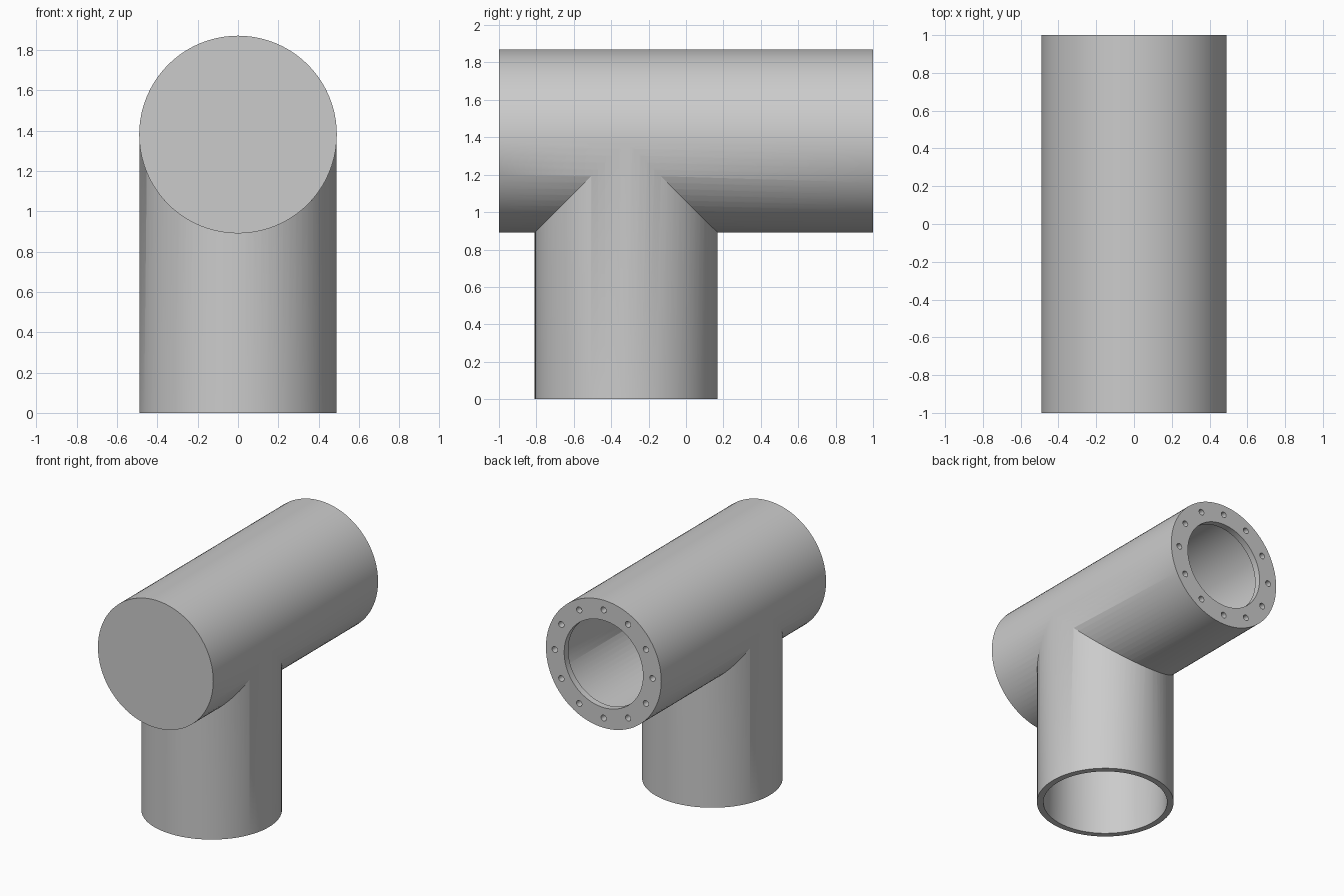
import bpy
from math import radians, sin, cos, pi

cube = bpy.data.objects.get("Cube")
if cube:
    bpy.data.objects.remove(cube, do_unlink=True)

R, BORE, WALL = 0.49, 0.444, 0.05      # outer radius, bore radius, plate thickness
AXIS_Z, BRANCH_Y = 1.38, -0.32         # run height, branch position
SEGMENTS = 80

steel = bpy.data.materials.new("grey steel")
steel.use_nodes = True
steel.diffuse_color = (0.6, 0.6, 0.6, 1)
steel.node_tree.nodes["Principled BSDF"].inputs["Base Color"].default_value = (0.6, 0.6, 0.6, 1)


def run_cylinder(name, radius, y0, y1, x=0, z=AXIS_Z, segments=SEGMENTS):
    """Cylinder lying along y."""
    bpy.ops.mesh.primitive_cylinder_add(
        vertices=segments, radius=radius, depth=y1 - y0,
        location=(x, (y0 + y1) / 2, z), rotation=(pi / 2, 0, 0))
    obj = bpy.context.object
    obj.name = name
    obj.data.materials.append(steel)
    return obj


def branch_cylinder(name, radius, z0, z1):
    """Cylinder standing along z."""
    bpy.ops.mesh.primitive_cylinder_add(
        vertices=SEGMENTS, radius=radius, depth=z1 - z0,
        location=(0, BRANCH_Y, (z0 + z1) / 2))
    obj = bpy.context.object
    obj.name = name
    obj.data.materials.append(steel)
    return obj


def combine(target, tool, operation):
    """Apply a boolean and remove the tool."""
    mod = target.modifiers.new("boolean", 'BOOLEAN')
    mod.operation, mod.solver, mod.object = operation, 'EXACT', tool
    bpy.ops.object.select_all(action='DESELECT')
    bpy.context.view_layer.objects.active = target
    target.select_set(True)
    bpy.ops.object.modifier_apply(modifier=mod.name)
    bpy.data.objects.remove(tool, do_unlink=True)


# Outer shell: horizontal run joined to the vertical branch
tee = run_cylinder("tee_pipe", R, -1, 1)
combine(tee, branch_cylinder("branch", R - 0.0005, 0, AXIS_Z), 'UNION')

# Hollow inside, leaving a closed front cap and a back flange
cavity = run_cylinder("run_bore", BORE, -1 + WALL, 1 - WALL)
combine(cavity, branch_cylinder("branch_bore", BORE - 0.0005, -0.1, AXIS_Z), 'UNION')
combine(tee, cavity, 'DIFFERENCE')

# Flange opening and its ring of bolt holes
combine(tee, run_cylinder("flange_opening", 0.335, 0.8, 1.1), 'DIFFERENCE')
for i in range(12):
    a = i * pi / 6
    hole = run_cylinder("bolt_hole", 0.023, 1 - WALL - 0.01, 1.1,
                        0.415 * cos(a), AXIS_Z + 0.415 * sin(a), 16)
    combine(tee, hole, 'DIFFERENCE')

bpy.ops.object.shade_smooth_by_angle(angle=radians(30))
